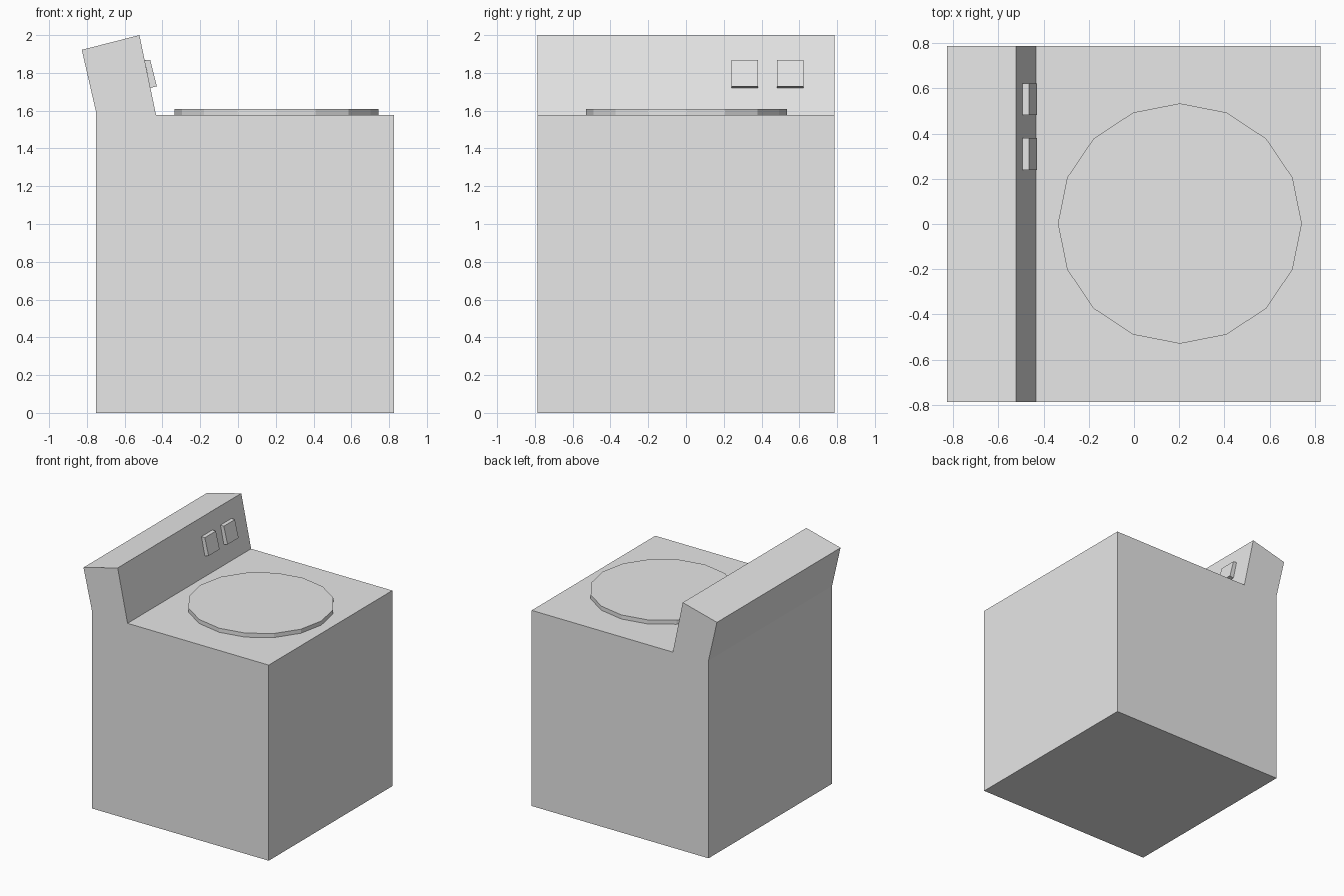
import bpy, bmesh, math

if "Cube" in bpy.data.objects:
    bpy.data.objects.remove(bpy.data.objects["Cube"])

grey = bpy.data.materials.new("light grey")
grey.diffuse_color = (0.8, 0.8, 0.8, 1)
grey.use_nodes = True
grey.node_tree.nodes["Principled BSDF"].inputs["Base Color"].default_value = grey.diffuse_color


def finish(bm, name):
    bmesh.ops.recalc_face_normals(bm, faces=bm.faces)
    mesh = bpy.data.meshes.new(name)
    bm.to_mesh(mesh)
    bm.free()
    mesh.materials.append(grey)
    obj = bpy.data.objects.new(name, mesh)
    bpy.context.collection.objects.link(obj)
    return obj


def extrude_profile(name, profile, y0, y1):
    """Extrude a closed x-z outline from y0 to y1."""
    bm = bmesh.new()
    face = bm.faces.new([bm.verts.new((x, y0, z)) for x, z in profile])
    ext = bmesh.ops.extrude_face_region(bm, geom=[face])
    verts = [v for v in ext["geom"] if isinstance(v, bmesh.types.BMVert)]
    bmesh.ops.translate(bm, verts=verts, vec=(0, y1 - y0, 0))
    return finish(bm, name)


# Cabinet with the leaning control panel along its left edge
extrude_profile("cabinet", [(-0.752, 0), (0.825, 0), (0.825, 1.577),
                            (-0.434, 1.577), (-0.522, 2.0),
                            (-0.827, 1.922), (-0.752, 1.595)], -0.787, 0.787)

# Two square buttons on the sloping panel
button = [(-0.464, 1.72), (-0.43, 1.729), (-0.464, 1.867), (-0.494, 1.868)]
for i, y in enumerate((0.31, 0.552)):
    extrude_profile(f"button_{i + 1}", button, y - 0.07, y + 0.07)

# Round lid on the top
bm = bmesh.new()
bmesh.ops.create_cone(bm, cap_ends=True, segments=16, radius1=0.54,
                      radius2=0.54, depth=0.034)
points = sorted(bm.verts, key=lambda v: (v.co.z, math.atan2(v.co.y, v.co.x)))
for v in points:
    v.co.y *= 0.985
bmesh.ops.translate(bm, verts=bm.verts, vec=(0.203, 0.002, 1.593))
finish(bm, "lid")
